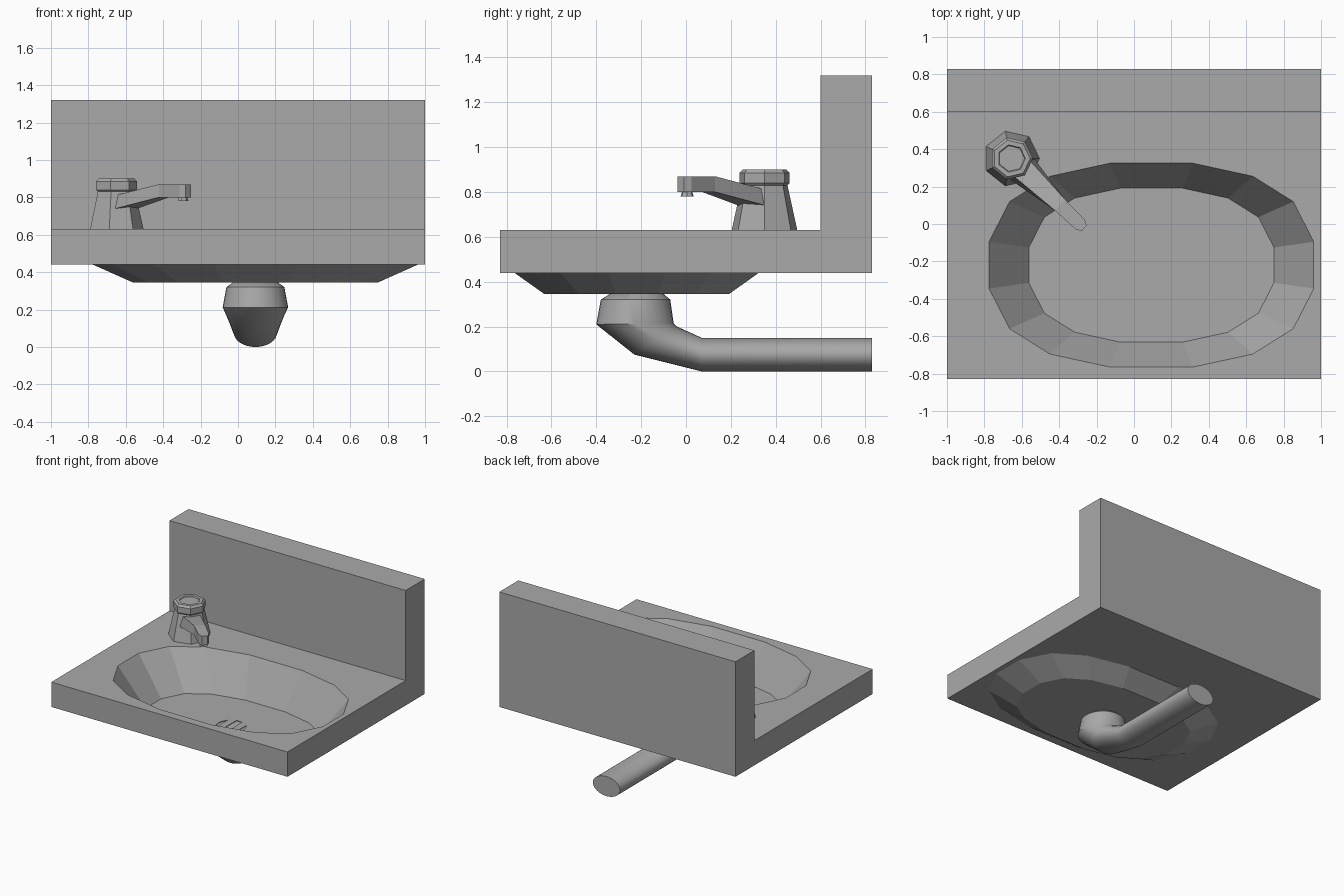
import bpy, bmesh
from math import sin, cos, pi, sqrt
from mathutils import Vector

if "Cube" in bpy.data.objects:
    bpy.data.objects.remove(bpy.data.objects["Cube"])

grey = bpy.data.materials.new("grey_ceramic")
grey.use_nodes = True
colour = (0.4, 0.4, 0.4, 1)
grey.diffuse_color = colour
grey.node_tree.nodes["Principled BSDF"].inputs["Base Color"].default_value = colour


def finish(bm, name, smooth=False):
    bmesh.ops.recalc_face_normals(bm, faces=bm.faces)
    me = bpy.data.meshes.new(name)
    bm.to_mesh(me)
    bm.free()
    ob = bpy.data.objects.new(name, me)
    bpy.context.collection.objects.link(ob)
    me.materials.append(grey)
    if smooth:
        bpy.ops.object.select_all(action="DESELECT")
        ob.select_set(True)
        bpy.context.view_layer.objects.active = ob
        bpy.ops.object.shade_smooth_by_angle(angle=0.6)
    return ob


def ring(bm, points):
    return [bm.verts.new(p) for p in points]


def bridge(bm, a, b):
    n = len(a)
    for i in range(n):
        j = (i + 1) % n
        bm.faces.new((a[i], a[j], b[j], b[i]))


def fill_with_holes(bm, loops):
    edges = []
    for loop in loops:
        for i, v in enumerate(loop):
            w = loop[(i + 1) % len(loop)]
            edges.append(bm.edges.get((v, w)) or bm.edges.new((v, w)))
    bmesh.ops.triangle_fill(bm, edges=edges, use_beauty=True, normal=(0, 0, 1))


def loft(name, sections, smooth=False):
    bm = bmesh.new()
    rings = [ring(bm, s) for s in sections]
    for a, b in zip(rings, rings[1:]):
        bridge(bm, a, b)
    bm.faces.new(rings[0])
    bm.faces.new(rings[-1])
    return finish(bm, name, smooth)


# Basin: counter slab with a faceted oval bowl
CX, CY = 0.093, -0.22
quarter = [(0.868, 0.125), (0.758, 0.34), (0.543, 0.475), (0.222, 0.545)]
oval = (quarter + [(-x, y) for x, y in reversed(quarter)]
        + [(-x, -y) for x, y in quarter] + [(x, -y) for x, y in reversed(quarter)])


def oval_ring(bm, scale, z):
    return ring(bm, [(CX + x * scale, CY + y * scale, z) for x, y in oval])


def slab_ring(bm, z):
    return ring(bm, [(-1, -0.83, z), (1, -0.83, z), (1, 0.6, z), (-1, 0.6, z)])


bm = bmesh.new()
top, under = slab_ring(bm, 0.63), slab_ring(bm, 0.44)
rim, floor = oval_ring(bm, 1, 0.63), oval_ring(bm, 0.755, 0.35)
shell, base = oval_ring(bm, 1, 0.44), oval_ring(bm, 0.755, 0.345)
bridge(bm, top, under)
bridge(bm, rim, floor)
bridge(bm, shell, base)
fill_with_holes(bm, [top, rim])
fill_with_holes(bm, [under, shell])
bm.faces.new(base)

# Drain slots: strips of a circle sunk into the bowl floor
R = 0.105
slots = []
for x0, x1 in ((-R, -0.078), (-0.025, 0.025), (0.078, R)):
    xs = [x0 + (x1 - x0) * i / 4 for i in range(5)]
    upper = [(x, sqrt(max(R * R - x * x, 0))) for x in xs]
    lower = [(x, -y) for x, y in reversed(upper) if y > 0.001]
    outline = upper + lower
    a = ring(bm, [(CX + x, CY + y, 0.35) for x, y in outline])
    b = ring(bm, [(CX + x, CY + y, 0.28) for x, y in outline])
    bridge(bm, a, b)
    bm.faces.new(b)
    slots.append(a)
fill_with_holes(bm, [floor] + slots)
finish(bm, "basin")

# Backsplash
loft("backsplash", [[(-1, 0.6, z), (1, 0.6, z), (1, 0.83, z), (-1, 0.83, z)]
                    for z in (0.44, 1.32)])

# Drain pipe: elliptical rings given by front point, back point and half width
pipe = [((-0.34, 0.345), (-0.1, 0.345), 0.12),
        ((-0.38, 0.32), (-0.07, 0.32), 0.155),
        ((-0.4, 0.21), (-0.055, 0.215), 0.175),
        ((-0.23, 0.075), (-0.04, 0.2), 0.14),
        ((0.07, 0), (0.07, 0.15), 0.115),
        ((0.83, 0), (0.83, 0.15), 0.115)]
sections = []
for (y0, z0), (y1, z1), half in pipe:
    f = Vector((CX, y0, z0))
    k = Vector((CX, y1, z1))
    mid, arm = (f + k) / 2, (f - k) / 2
    angles = [2 * pi * i / 32 for i in range(32)]
    sections.append([mid + arm * cos(t) + Vector((half * sin(t), 0, 0)) for t in angles])
loft("drain_pipe", sections, smooth=True)

# Tap: seven-sided body and knob
TAP = Vector((-0.655, 0.35, 0))


def polygon(centre, r, z, n=7):
    return [(centre.x + r * cos(2 * pi * i / n), centre.y + r * sin(2 * pi * i / n), z)
            for i in range(n)]


loft("tap_body", [polygon(TAP, r, z) for r, z in ((0.15, 0.63), (0.105, 0.83))])
loft("tap_knob", [polygon(TAP, r, z) for r, z in
                  ((0.095, 0.82), (0.115, 0.84), (0.115, 0.885), (0.1, 0.9),
                   (0.075, 0.9), (0.07, 0.893))])

# Spout: tapered bar reaching diagonally over the bowl
along = Vector((0.72, -0.69, 0))
across = Vector((0.69, 0.72, 0))
sections = []
for t, low, high, z0, z1 in ((0.04, 0.09, 0.06, 0.74, 0.8), (0.08, 0.085, 0.06, 0.74, 0.815),
                             (0.36, 0.04, 0.04, 0.8, 0.87), (0.51, 0.036, 0.036, 0.8, 0.87),
                             (0.54, 0.02, 0.02, 0.8, 0.87)):
    c = TAP + along * t
    sections.append([c + across * w + Vector((0, 0, z)) for w, z in
                     ((-low, z0), (low, z0), (high, z1), (-high, z1))])
loft("tap_spout", sections)

# Outlet under the spout tip
tip = TAP + along * 0.5
loft("tap_outlet", [polygon(tip, 0.022, 0.805), polygon(tip, 0.03, 0.78)])
